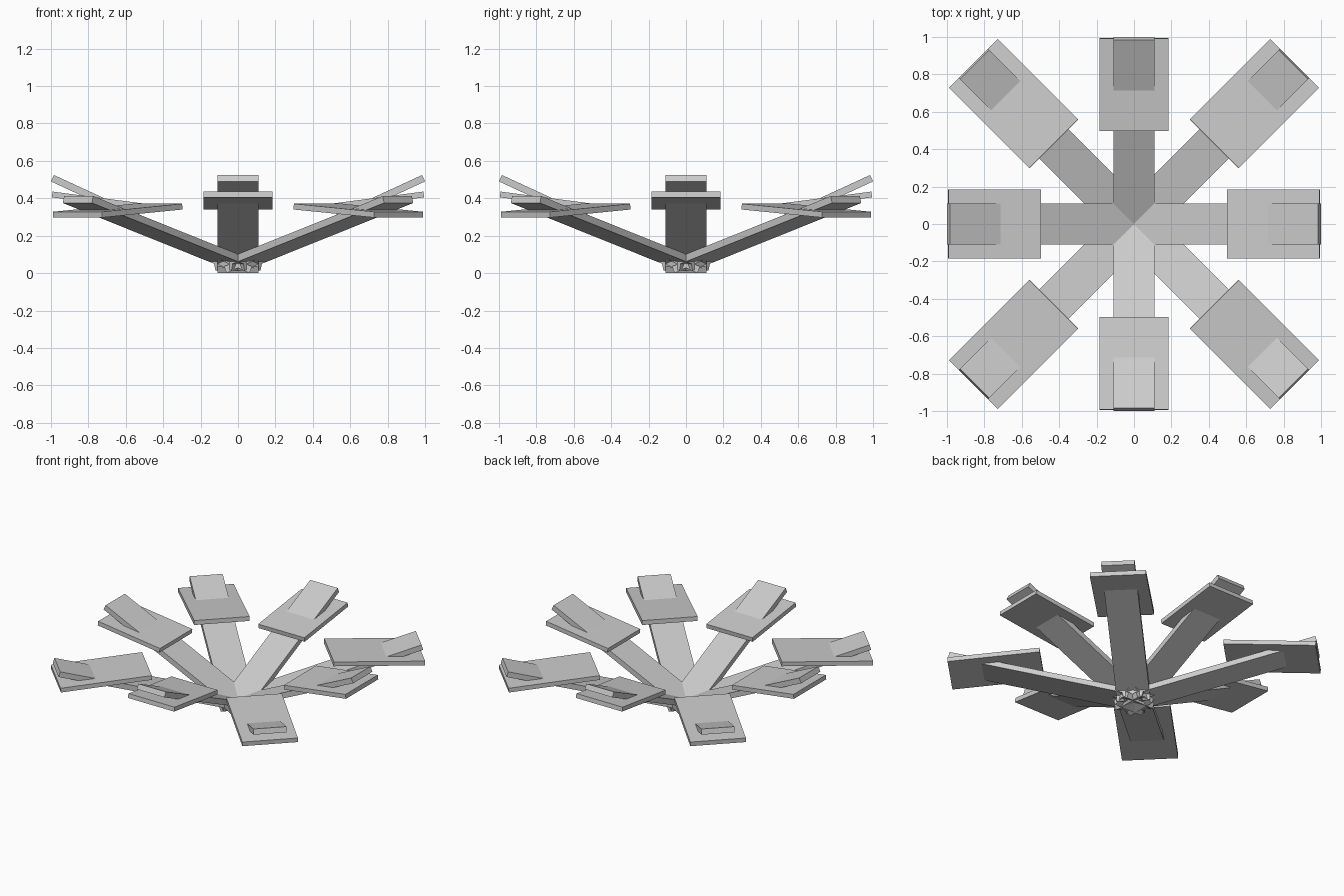
import bpy, bmesh
from math import radians
from mathutils import Matrix, Vector

cube = bpy.data.objects.get("Cube")
if cube:
    bpy.data.objects.remove(cube, do_unlink=True)

grey = bpy.data.materials.new("light_grey")
grey.use_nodes = True
colour = (0.6, 0.6, 0.6, 1)
grey.diffuse_color = colour
grey.node_tree.nodes["Principled BSDF"].inputs["Base Color"].default_value = colour


def slab(name, inner, outer, width, thickness, angle):
    """Flat box whose underside runs from inner to outer, given as (radius, height)."""
    start, end = Vector((inner[0], 0, inner[1])), Vector((outer[0], 0, outer[1]))
    along = end - start
    up = Vector((-along.z, 0, along.x)).normalized()
    centre = (start + end) / 2 + up * thickness / 2
    tilt = Matrix((along.normalized(), Vector((0, 1, 0)), up)).transposed().to_4x4()
    size = Matrix.Diagonal((along.length, width, thickness, 1))
    bm = bmesh.new()
    bmesh.ops.create_cube(bm, size=1, matrix=Matrix.Translation(centre) @ tilt @ size)
    mesh = bpy.data.meshes.new(name)
    bm.to_mesh(mesh)
    bm.free()
    mesh.materials.append(grey)
    obj = bpy.data.objects.new(name, mesh)
    obj.rotation_euler.z = radians(angle)
    bpy.context.collection.objects.link(obj)


# Eight arms with end plates: steep ones on the axes, flatter ones between
for i in range(8):
    angle = i * 45
    if i % 2 == 0:
        slab(f"straight_arm_{i}", (-0.06, 0), (1.0, 0.49), 0.22, 0.038, angle)
        slab(f"straight_plate_{i}", (0.5, 0.34), (0.995, 0.405), 0.37, 0.031, angle)
    else:
        slab(f"diagonal_arm_{i}", (-0.06, 0.013), (1.215, 0.375), 0.22, 0.038, angle)
        slab(f"diagonal_plate_{i}", (0.605, 0.34), (1.213, 0.297), 0.37, 0.031, angle)
